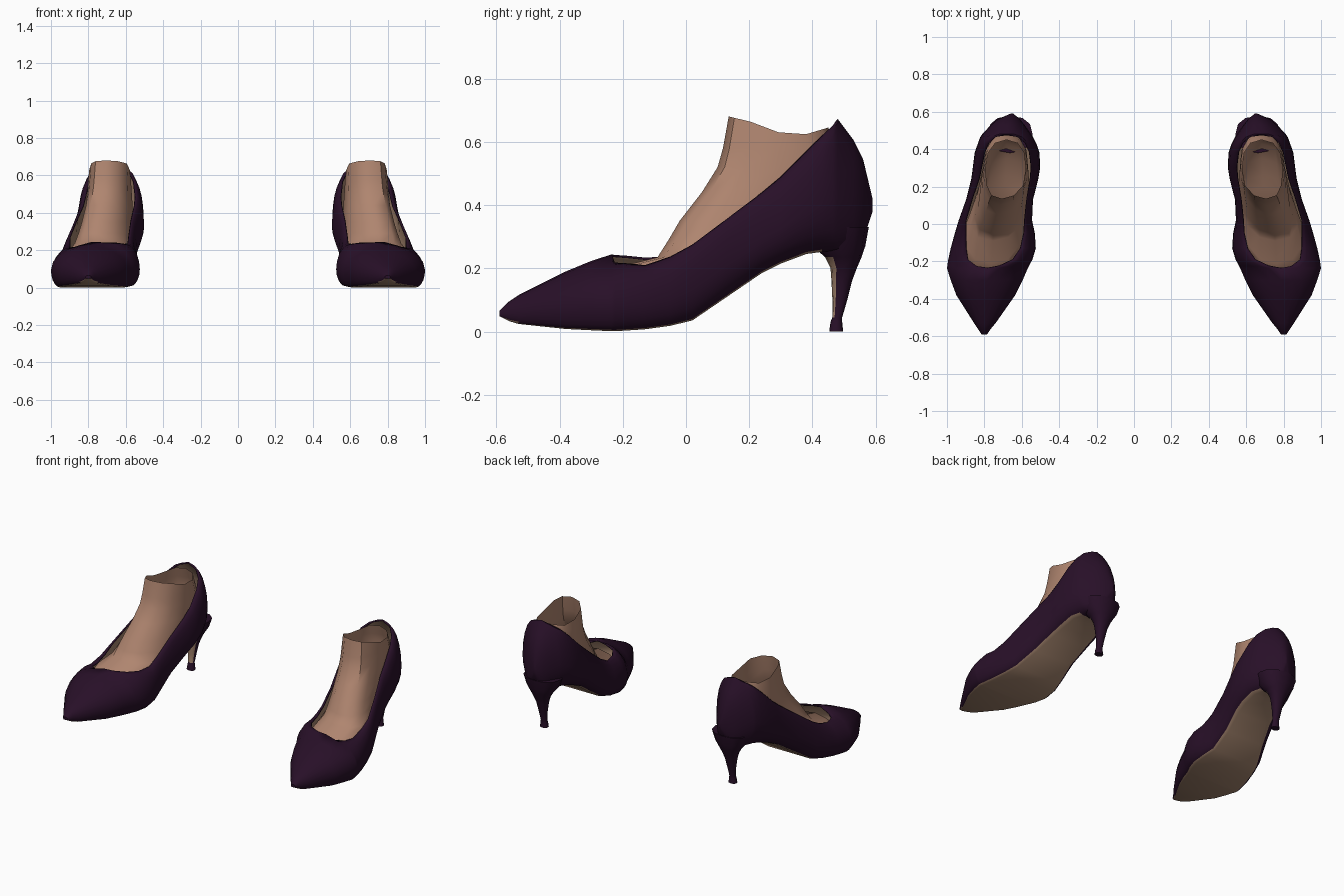
import bpy, bmesh, math

cube = bpy.data.objects.get("Cube")
if cube:
    bpy.data.objects.remove(cube)


def material(name, rgb):
    m = bpy.data.materials.new(name)
    m.use_nodes = True
    m.diffuse_color = (*rgb, 1)
    bsdf = m.node_tree.nodes["Principled BSDF"]
    bsdf.inputs["Base Color"].default_value = (*rgb, 1)
    bsdf.inputs["Roughness"].default_value = 0.7
    return m


PURPLE = material("dark_purple", (0.021, 0.005, 0.021))
SOLE = material("sole_brown", (0.36, 0.225, 0.15))
SKIN = material("skin", (0.43, 0.235, 0.16))


def lerp_table(table, v):
    for (a, fa), (b, fb) in zip(table, table[1:]):
        if v <= b:
            t = max(0, (v - a) / (b - a))
            return fa + (fb - fa) * t
    return table[-1][1]


def loft(name, rows, mats, closed, caps, rule=None, lining=0):
    """Skin rows of points, mirror to the other foot, colour faces by rule."""
    bm = bmesh.new()
    grid = [[bm.verts.new(p) for p in row] for row in rows]
    n = len(rows[0])
    for a, b in zip(grid, grid[1:]):
        for i in range(n if closed else n - 1):
            j = (i + 1) % n
            bm.faces.new((a[i], a[j], b[j], b[i]))
    for k in caps:
        bm.faces.new(grid[k])
    bmesh.ops.remove_doubles(bm, verts=bm.verts, dist=0.0005)
    bmesh.ops.recalc_face_normals(bm, faces=bm.faces)
    lowest = min(bm.faces, key=lambda f: f.calc_center_median().z)
    if lowest.normal.z > 0:
        bmesh.ops.reverse_faces(bm, faces=bm.faces)
    bm.normal_update()
    if rule:
        for f in bm.faces:
            f.material_index = rule(f.calc_center_median(), f.normal)
    me = bpy.data.meshes.new(name)
    bm.to_mesh(me)
    bm.free()
    for m in mats:
        me.materials.append(m)
    ob = bpy.data.objects.new(name, me)
    bpy.context.collection.objects.link(ob)
    bpy.ops.object.select_all(action="DESELECT")
    ob.select_set(True)
    bpy.context.view_layer.objects.active = ob
    bpy.ops.object.shade_smooth_by_angle(angle=math.radians(45))
    ob.modifiers.new("other_foot", "MIRROR").use_mirror_merge = False
    if lining:
        s = ob.modifiers.new("lining", "SOLIDIFY")
        s.thickness, s.offset, s.material_offset = lining, -1, 1
    return ob


# Shoe stations: y, inner x, outer x, bottom z, rim z, rim half width, sole share
STATIONS = [
    (-.59, .785, .815, .048, .066, 0, .6),
    (-.56, .765, .835, .033, .095, 0, .65),
    (-.53, .74, .855, .024, .115, 0, .7),
    (-.38, .635, .95, .008, .19, 0, .76),
    (-.30, .595, .98, .004, .223, 0, .77),
    (-.235, .567, 1.0, .001, .232, 0, .77),
    (-.225, .562, .998, .001, .23, .06, .77),
    (-.19, .543, .993, .003, .228, .12, .77),
    (-.13, .525, .98, .007, .222, .145, .77),
    (-.05, .53, .958, .018, .237, .155, .77),
    (.02, .545, .937, .035, .275, .157, .75),
    (.13, .54, .898, .11, .357, .147, .66),
    (.24, .512, .87, .185, .44, .137, .58),
    (.30, .502, .862, .215, .49, .133, .54),
    (.38, .505, .852, .245, .57, .12, .5),
    (.43, .522, .835, .252, .62, .098, .4),
    (.465, .54, .822, .255, .652, .06, .4),
    (.48, .55, .812, .255, .672, 0, .4),
    (.53, .585, .765, .265, .605, 0, .4),
    (.56, .61, .73, .29, .545, 0, .4),
    (.59, .645, .66, .38, .42, 0, .4),
]
STEPS = 5


def shoe_section(y, xi, xo, zb, zt, r, s):
    cx, w, h = (xi + xo) / 2, (xo - xi) / 2, zt - zb
    half = []
    for i in range(STEPS):
        a = math.pi / 2 * i / STEPS
        half.append((w * (s + (1 - s) * math.sin(a)), zb + .4 * h * (1 - math.cos(a))))
    for i in range(STEPS + 1):
        a = math.pi / 2 * i / STEPS
        half.append((r + (w - r) * math.cos(a), zb + h * (.4 + .6 * math.sin(a))))
    # The rim in front stands slightly higher on the inner side
    tilt = .012 if -.3 < y < -.1 else 0
    left = [(cx - x, y, z + tilt * (z - zb) / h) for x, z in reversed(half)]
    right = [(cx + x, y, z - tilt * (z - zb) / h * (r > 0)) for x, z in half]
    if r == 0:
        right[-1] = left[0]
    return left + right


def sole_rule(c, n):
    bottom = lerp_table([(s[0], s[3]) for s in STATIONS], c.y)
    return int(c.y < .43 and n.z < -.5 and c.z < bottom + .004)


loft("shoe_upper", [shoe_section(*s) for s in STATIONS], [PURPLE, SOLE],
     False, (0, -1), sole_rule, .008)


def ring(z, y0, y1, hw, cx, n=12, power=.85):
    """Horizontal oval between two y values; cx and z may follow y."""
    pts = []
    for i in range(n):
        a = 2 * math.pi * i / n
        c, s = math.cos(a), math.sin(a)
        y = (y0 + y1) / 2 + (y1 - y0) / 2 * math.copysign(abs(s) ** power, s)
        x = cx(y) + hw * math.copysign(abs(c) ** power, c)
        pts.append((x, y, z(y) if callable(z) else z))
    return pts


# Heel: z, front y, back y, half width
HEEL = [
    (0, .453, .497, .026), (.03, .457, .494, .021), (.045, .463, .494, .019),
    (.1, .463, .51, .025), (.16, .46, .525, .036), (.2, .457, .54, .05),
    (.235, .44, .555, .07), (.27, .40, .567, .098), (.33, .38, .578, .12),
]


def heel_rule(c, n):
    return int(n.y < -.6 and .045 < c.z < .25)


loft("heel", [ring(*h, lambda y: .662) for h in HEEL], [PURPLE, SOLE],
     True, (0, -1), heel_rule)

# Foot: z, front y, back y, half width; the open ankle edge dips towards the back
FOOT = [
    (.12, -.22, .06, .14), (.17, -.25, .14, .165), (.205, -.21, .2, .16),
    (.235, -.09, .26, .148), (.29, -.055, .35, .138), (.35, -.02, .43, .13),
    (.44, .05, .49, .124), (.52, .1, .49, .118), (.58, .117, .47, .114),
    (lambda y: lerp_table([(.135, .68), (.2, .665), (.34, .612), (.45, .645)], y),
     .135, .45, .108),
]


def foot_center(y):
    return lerp_table([(-.25, .765), (-.05, .752), (.2, .69), (.45, .682)], y)


loft("foot", [ring(*f, foot_center) for f in FOOT], [SKIN], True, (0,))
